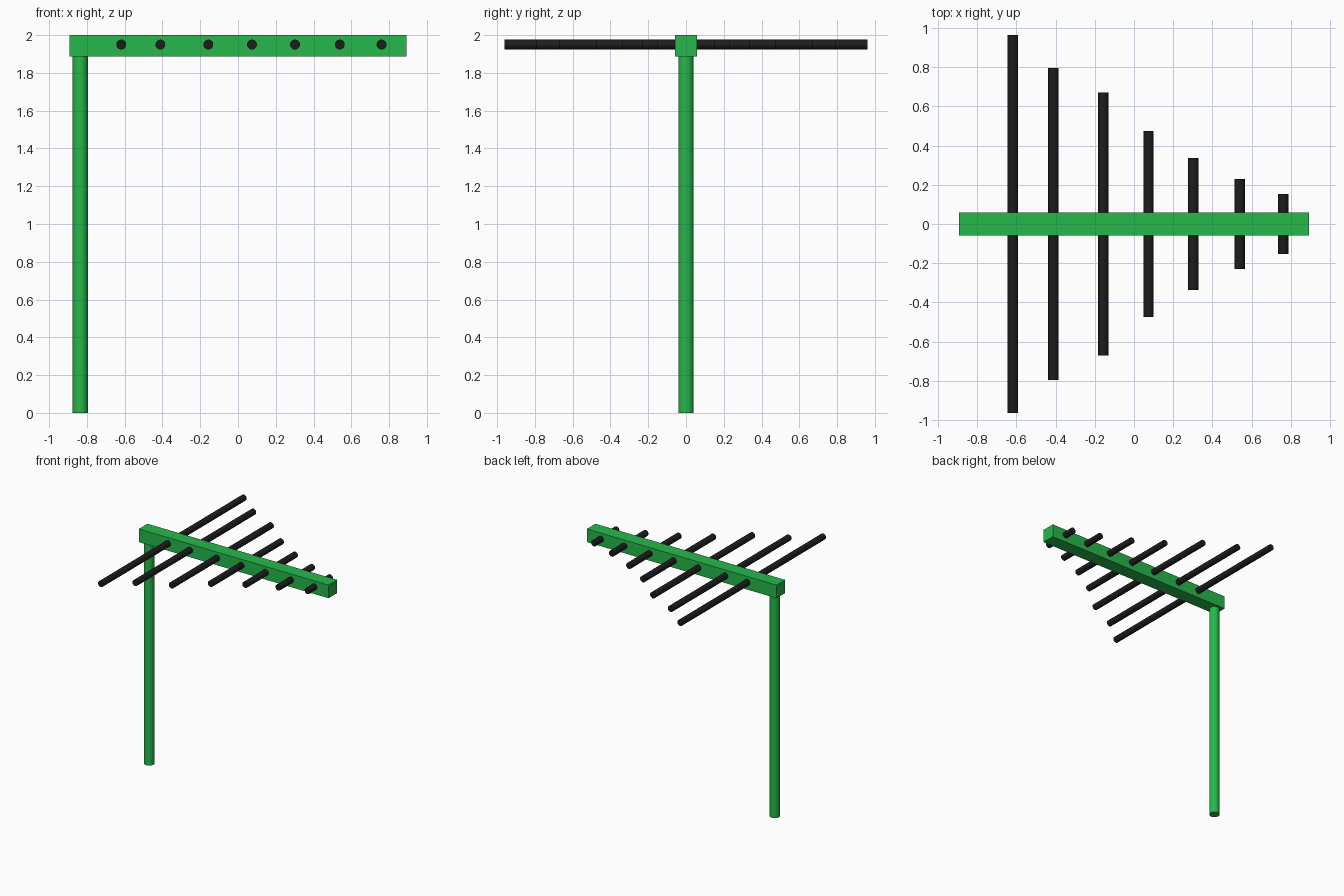
import bpy
import math

if "Cube" in bpy.data.objects:
    bpy.data.objects.remove(bpy.data.objects["Cube"])


def material(name, color):
    m = bpy.data.materials.new(name)
    m.diffuse_color = color
    m.use_nodes = True
    m.node_tree.nodes["Principled BSDF"].inputs["Base Color"].default_value = m.diffuse_color
    return m


green = material("green_paint", (0.019, 0.479, 0.069, 1))
black = material("black_metal", (0.012, 0.012, 0.012, 1))


def rod(name, radius, length, location, rotation, mat):
    bpy.ops.mesh.primitive_cylinder_add(vertices=32, radius=radius, depth=length,
                                        location=location, rotation=rotation)
    ob = bpy.context.object
    ob.name = name
    ob.data.materials.append(mat)
    bpy.ops.object.shade_smooth_by_angle(angle=math.radians(30))
    return ob


# Upright mast, ending at the underside of the boom
rod("mast", 0.041, 1.89, (-0.835, 0, 0.945), (0, 0, 0), green)

# Horizontal square boom
bpy.ops.mesh.primitive_cube_add(size=1, location=(0, 0, 1.944))
boom = bpy.context.object
boom.name = "boom"
boom.scale = (1.784, 0.116, 0.112)
bpy.ops.object.transform_apply(location=False, rotation=False, scale=True)
boom.data.materials.append(green)

# Cross elements through the boom: x position, half length
elements = [(-0.618, 0.962), (-0.411, 0.795), (-0.157, 0.669), (0.074, 0.474),
            (0.302, 0.336), (0.539, 0.229), (0.76, 0.153)]
for i, (x, half) in enumerate(elements, 1):
    rod(f"cross_element_{i}", 0.026, 2 * half, (x, 0, 1.95),
        (math.pi / 2, 0, 0), black)
